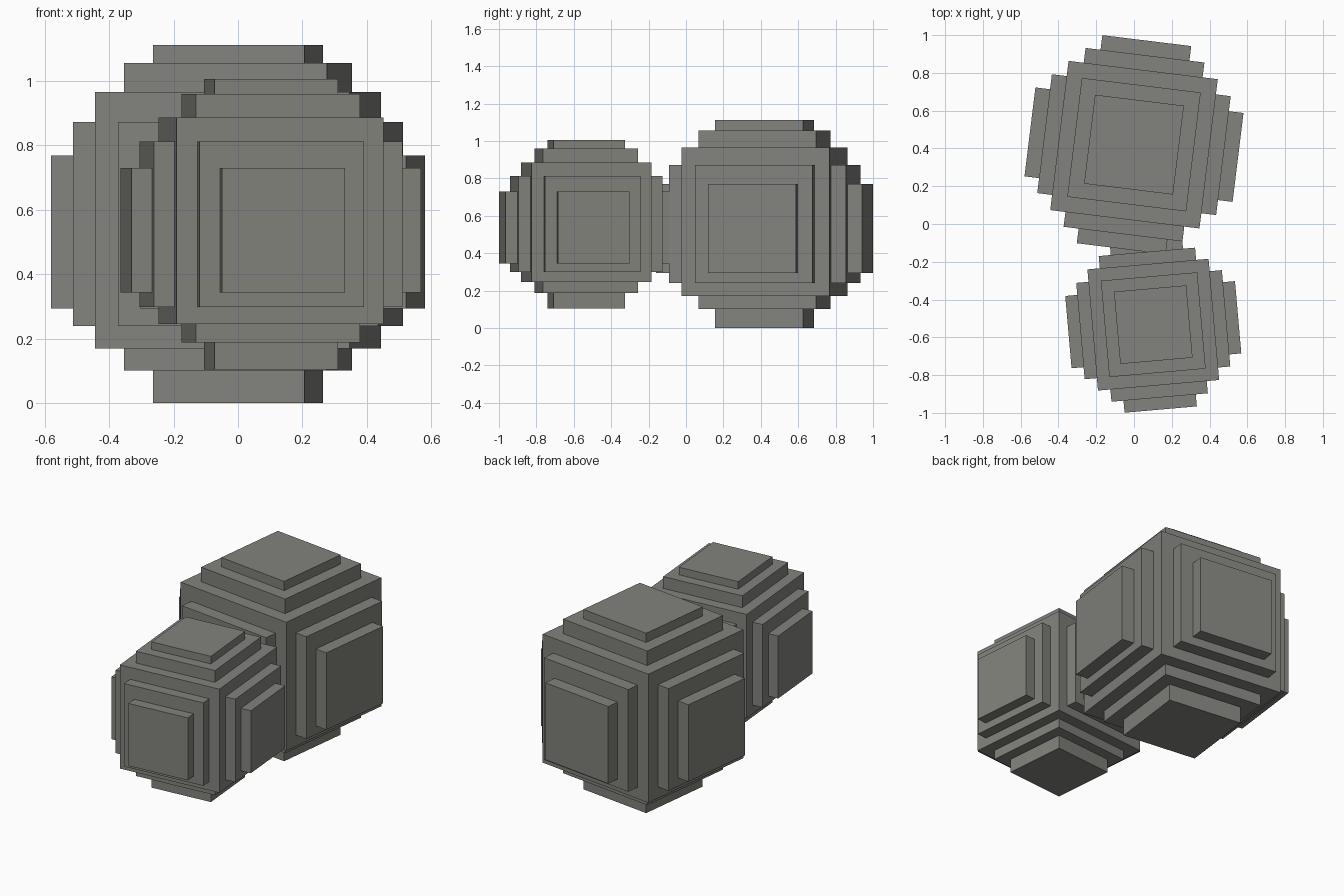
import bpy, bmesh, math
from mathutils import Matrix, Vector

if "Cube" in bpy.data.objects:
    bpy.data.objects.remove(bpy.data.objects["Cube"])

stone = bpy.data.materials.new("grey stone")
stone.diffuse_color = (0.225, 0.225, 0.205, 1)
stone.use_nodes = True
stone.node_tree.nodes["Principled BSDF"].inputs["Base Color"].default_value = stone.diffuse_color


def boulder(name, x, y, turn, boxes):
    """Blocky boulder: boxes are (half x, half y, low z, high z)."""
    bm = bmesh.new()
    for hx, hy, z0, z1 in boxes:
        m = Matrix.Translation((0, 0, (z0 + z1) / 2)) @ Matrix.Diagonal((2 * hx, 2 * hy, z1 - z0, 1))
        bmesh.ops.create_cube(bm, size=1, matrix=m)
    mesh = bpy.data.meshes.new(name)
    bm.to_mesh(mesh)
    bm.free()
    mesh.materials.append(stone)
    obj = bpy.data.objects.new(name, mesh)
    obj.location = (x, y, 0)
    obj.rotation_euler.z = math.radians(turn)
    bpy.context.collection.objects.link(obj)


def stepped(core, steps):
    """Core cube plus, for each step, one bar through it along every axis.
    step = (bar half width, bar half length, side z range, upright z range)."""
    boxes = [core]
    for w, l, side, up in steps:
        boxes += [(l, w, *side), (w, l, *side), (w, w, *up)]
    return boxes


# Large rear boulder
boulder("large_boulder", 0, 0.42, -7, stepped(
    (0.398, 0.398, 0.17, 0.965),
    [(0.317, 0.477, (0.24, 0.872), (0.102, 1.055)),
     (0.237, 0.555, (0.293, 0.769), (0.0, 1.112))]))

# Small front boulder
boulder("small_boulder", 0.102, -0.533, 5, stepped(
    (0.322, 0.322, 0.245, 0.886),
    [(0.256, 0.387, (0.299, 0.812), (0.188, 0.959)),
     (0.192, 0.451, (0.344, 0.73), (0.105, 1.006))]))
